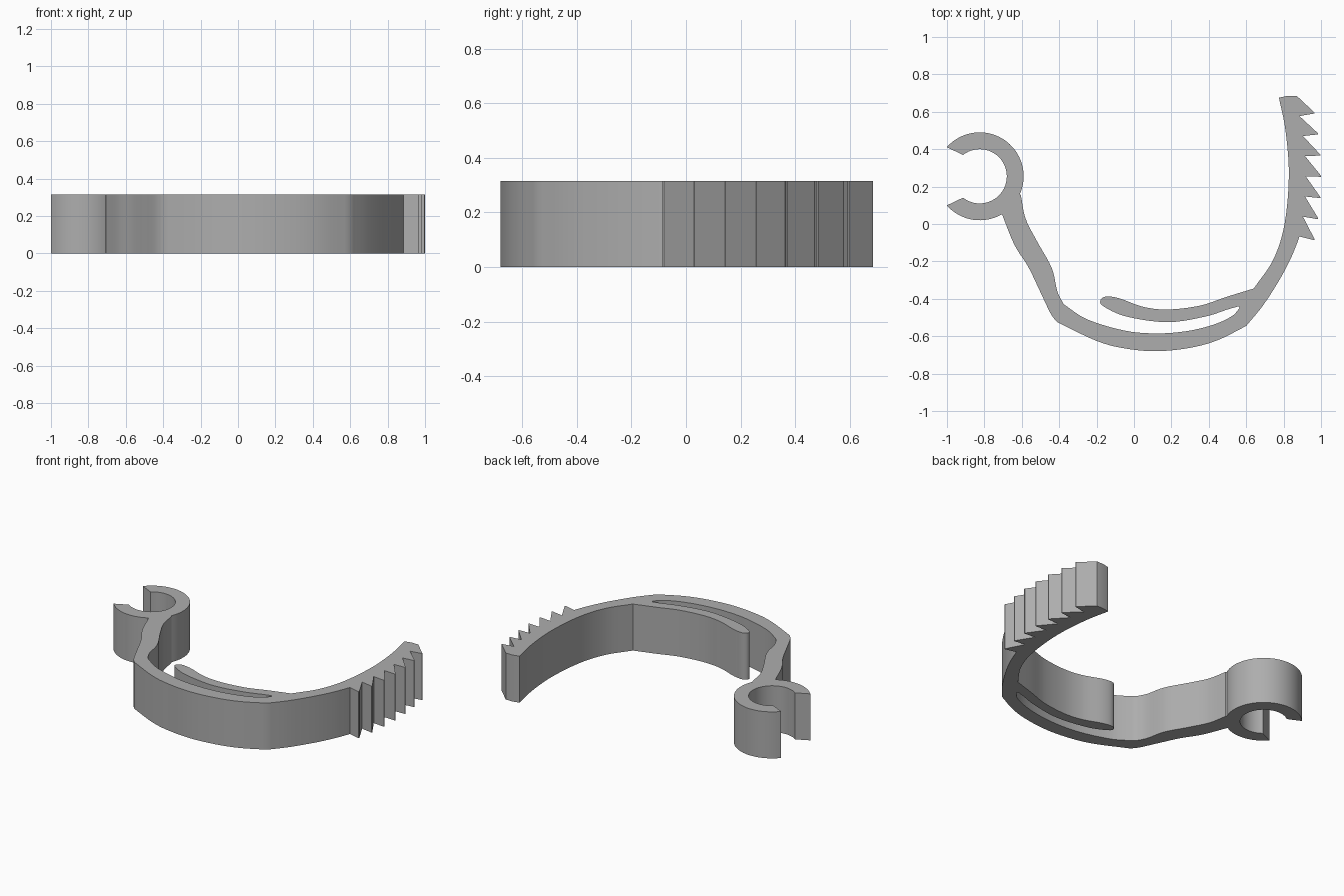
import bpy
import bmesh
from math import sin, cos, radians
from mathutils import Vector

cube = bpy.data.objects.get("Cube")
if cube:
    bpy.data.objects.remove(cube, do_unlink=True)

HEIGHT = 0.315
STEPS = 5


def polar(center, radius, degrees):
    """Point on a circle in the plan."""
    angle = radians(degrees)
    return Vector((center[0] + radius * cos(angle), center[1] + radius * sin(angle)))


def arc(center, radius, start, end, count):
    """Evenly spaced points along a circular arc."""
    return [polar(center, radius, start + (end - start) * i / count) for i in range(count + 1)]


def curve(*knots):
    """Smooth curve that passes through every knot."""
    pts = [Vector(k) for k in knots]
    first = pts[0] * 2 - pts[1]
    last = pts[-1] * 2 - pts[-2]
    pts = [first] + pts + [last]
    result = []
    for a, b, c, d in zip(pts, pts[1:], pts[2:], pts[3:]):
        for i in range(STEPS):
            t = i / STEPS
            result.append(b + (c - a) * (t / 2)
                          + (a * 2 - b * 5 + c * 4 - d) * (t * t / 2)
                          + (b * 3 - a - c * 3 + d) * (t ** 3 / 2))
    return result + [pts[-2]]


def make_material(name, rgb):
    material = bpy.data.materials.new(name)
    material.use_nodes = True
    color = (*rgb, 1)
    material.diffuse_color = color
    shader = next(n for n in material.node_tree.nodes if n.type == 'BSDF_PRINCIPLED')
    shader.inputs["Base Color"].default_value = color
    return material


def extrude_outline(name, outline, height, material):
    """Solid with the given plan outline, standing on the ground."""
    bm = bmesh.new()
    verts = [bm.verts.new((p.x, p.y, 0)) for p in outline]
    base = bm.faces.new(verts)
    bmesh.ops.remove_doubles(bm, verts=bm.verts, dist=0.001)
    base = bm.faces[:]
    top = bmesh.ops.extrude_face_region(bm, geom=base, use_keep_orig=True)
    moved = [g for g in top["geom"] if isinstance(g, bmesh.types.BMVert)]
    bmesh.ops.translate(bm, verts=moved, vec=(0, 0, height))
    bmesh.ops.recalc_face_normals(bm, faces=bm.faces)
    mesh = bpy.data.meshes.new(name)
    bm.to_mesh(mesh)
    bm.free()
    mesh.materials.append(material)
    obj = bpy.data.objects.new(name, mesh)
    bpy.context.collection.objects.link(obj)
    bpy.ops.object.select_all(action='DESELECT')
    obj.select_set(True)
    bpy.context.view_layer.objects.active = obj
    bpy.ops.object.shade_smooth_by_angle(angle=radians(28))
    return obj


# Open ring: outer wall below the arm, later closed by the upper and inner walls
ring = (-0.825, 0.255)
ring_outer, ring_inner = 0.235, 0.145
outline = arc(ring, ring_outer, 221.5, 300, 16)

# Outside of the bent arm, then of the main band and the toothed arm
outline += curve((-0.705, 0.05), (-0.64, -0.11), (-0.565, -0.23), (-0.5, -0.365), (-0.445, -0.48), (-0.41, -0.525))
outline += curve((-0.41, -0.525), (-0.2, -0.625), (-0.05, -0.665), (0.12, -0.68),
                 (0.3, -0.662), (0.45, -0.62), (0.6, -0.545))
outline += curve((0.6, -0.545), (0.69, -0.435), (0.78, -0.295), (0.84, -0.18), (0.875, -0.095))

# Ratchet teeth fanned along an arc
tooth_center = (-0.65, 0.255)
for i in range(-3, 4):
    angle = i * 3.95
    outline.append(polar(tooth_center, 1.568, angle))
    outline.append(polar(tooth_center, 1.65, angle - 0.1))
    outline.append(polar(tooth_center, 1.65, angle + 0.1))

# Blunt end and inside of the toothed arm
outline += [Vector((0.87, 0.685)), Vector((0.82, 0.685))]
outline += curve((0.775, 0.675), (0.81, 0.5), (0.828, 0.26), (0.805, 0), (0.745, -0.19), (0.64, -0.345))

# Springy tongue with a rounded tip
outline += curve((0.64, -0.345), (0.5, -0.388), (0.35, -0.437), (0.18, -0.457), (0.05, -0.443),
                 (-0.08, -0.397), (-0.15, -0.388), (-0.18, -0.41), (-0.16, -0.442),
                 (-0.04, -0.495), (0.18, -0.525), (0.38, -0.495), (0.5, -0.457), (0.56, -0.44))

# Slot floor, along the inside of the main band
outline += curve((0.565, -0.45), (0.52, -0.495), (0.42, -0.54), (0.28, -0.573), (0.12, -0.585),
                 (-0.05, -0.57), (-0.25, -0.51), (-0.375, -0.43))

# Inside of the bent arm up to the ring
outline += curve((-0.375, -0.43), (-0.41, -0.36), (-0.44, -0.235), (-0.52, -0.09), (-0.58, 0.03), (-0.605, 0.155))
outline += arc(ring, ring_outer, -24, 138.5, 32)
outline += arc(ring, ring_inner, 128, -128, 40)

gray = make_material("plain gray", (0.42, 0.42, 0.42))
extrude_outline("ratchet_clip_body", outline, HEIGHT, gray)
